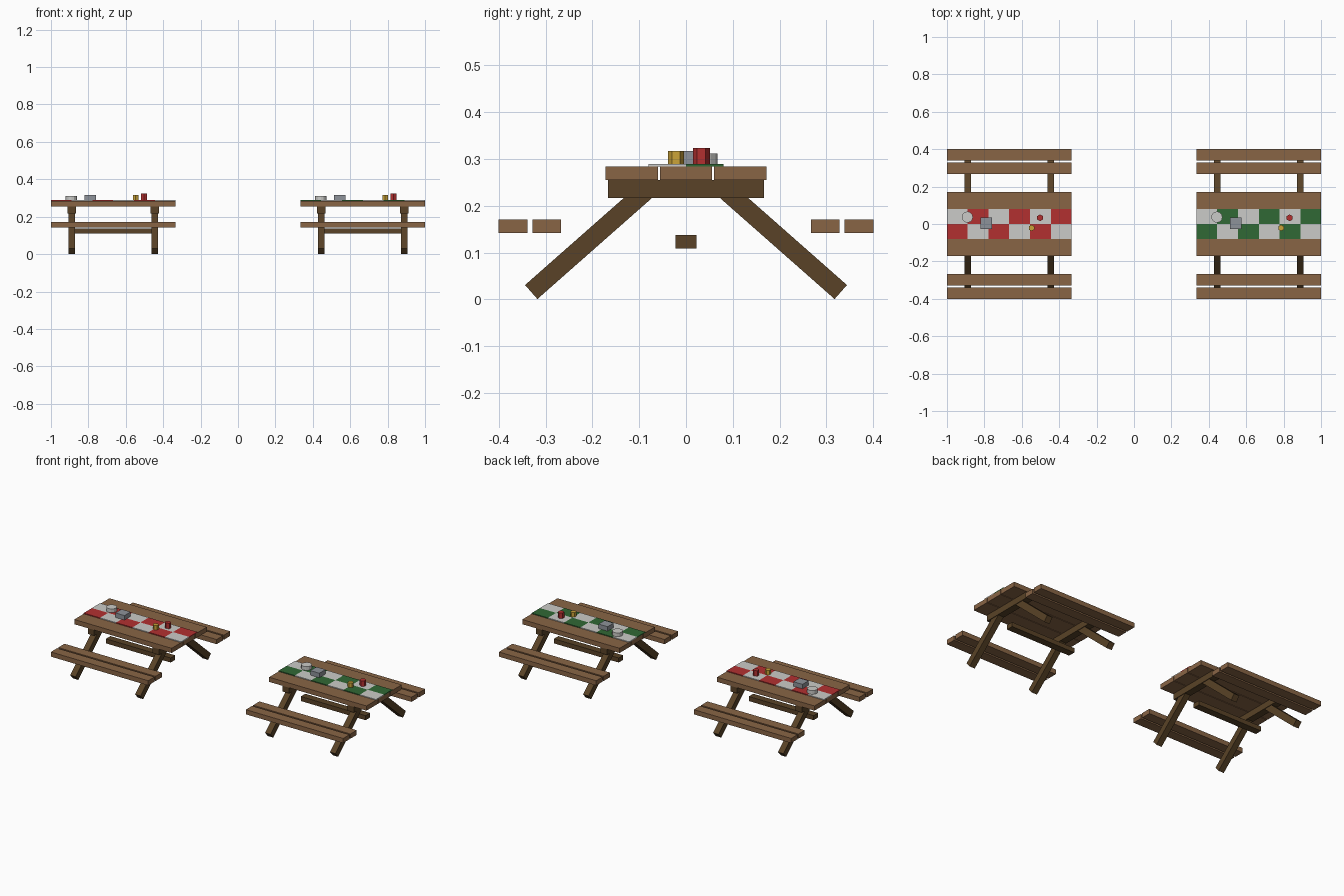
import bpy, bmesh
from math import radians, sin, cos
from mathutils import Matrix, Vector

if "Cube" in bpy.data.objects:
    bpy.data.objects.remove(bpy.data.objects["Cube"])


def material(name, rgb):
    m = bpy.data.materials.new(name)
    m.use_nodes = True
    m.diffuse_color = (*rgb, 1)
    m.node_tree.nodes["Principled BSDF"].inputs["Base Color"].default_value = (*rgb, 1)
    return m


PLANK = material("plank_wood", (0.25, 0.13, 0.06))
FRAME = material("frame_wood", (0.10, 0.055, 0.02))
WHITE = material("white", (0.60, 0.60, 0.58))
RED = material("red", (0.45, 0.03, 0.03))
GREEN = material("green", (0.03, 0.14, 0.035))
GREY = material("grey", (0.27, 0.29, 0.32))
GOLD = material("gold", (0.60, 0.37, 0.04))


def finish(name, bm, mats):
    bmesh.ops.recalc_face_normals(bm, faces=bm.faces)
    mesh = bpy.data.meshes.new(name)
    bm.to_mesh(mesh)
    bm.free()
    for m in mats:
        mesh.materials.append(m)
    ob = bpy.data.objects.new(name, mesh)
    bpy.context.collection.objects.link(ob)
    return ob


def box(name, centre, size, mat, tilt=0):
    bm = bmesh.new()
    bmesh.ops.create_cube(bm, size=1, matrix=Matrix.Diagonal((*size, 1)))
    ob = finish(name, bm, [mat])
    ob.location = centre
    ob.rotation_euler.x = tilt
    return ob


def cylinder(name, x, y, z0, z1, r, sides, mat):
    bm = bmesh.new()
    bmesh.ops.create_cone(bm, cap_ends=True, segments=sides, radius1=r,
                          radius2=r, depth=z1 - z0)
    ob = finish(name, bm, [mat])
    ob.location = (x, y, (z0 + z1) / 2)
    return ob


def tablecloth(name, cx, width, colour):
    # 6 x 2 checks, coloured by column and row parity
    depth, thick = 0.16, 0.005
    bm = bmesh.new()
    bmesh.ops.create_grid(bm, x_segments=6, y_segments=2, size=0.5,
                          matrix=Matrix.Diagonal((width, depth, 1, 1)))
    for f in bm.faces:
        c = f.calc_center_median()
        col = int((c.x / width + 0.5) * 6)
        f.material_index = (col + (c.y > 0) + 1) % 2
    ob = finish(name, bm, [WHITE, colour])
    ob.location = (cx, 0, TOP + thick)
    solid = ob.modifiers.new("thickness", "SOLIDIFY")
    solid.thickness = thick
    solid.offset = -1


TOP = 0.284
WIDTH = 0.666
LEG_ANGLE = radians(41.4)
LEG_LENGTH = 0.335


def picnic_table(side, cx, cloth_colour):
    # Table top and benches
    for i, y in enumerate((-0.116, 0, 0.116)):
        box(f"{side}_top_plank_{i}", (cx, y, TOP - 0.0145), (WIDTH, 0.112, 0.029), PLANK)
    for s, face in ((-1, "front"), (1, "back")):
        for y, pos in ((0.37, "outer"), (0.298, "inner")):
            box(f"{side}_{face}_{pos}_bench_plank", (cx, s * y, 0.156),
                (WIDTH, 0.061, 0.029), PLANK)

    # Frame: cross beams, splayed legs and stretcher
    for e, end in ((-1, "right"), (1, "left")):
        x = cx + e * 0.222
        box(f"{side}_{end}_cross_beam", (x, 0, 0.236), (0.044, 0.334, 0.038), FRAME)
        for s, face in ((-1, "front"), (1, "back")):
            foot = Vector((x, s * 0.331, 0.0155))
            along = Vector((0, -s * cos(LEG_ANGLE), sin(LEG_ANGLE)))
            box(f"{side}_{end}_{face}_leg", foot + along * LEG_LENGTH / 2,
                (0.037, LEG_LENGTH, 0.04), FRAME, -s * LEG_ANGLE)
    box(f"{side}_stretcher", (cx, 0, 0.123), (0.444, 0.044, 0.028), FRAME)

    # Tablecloth and tableware
    tablecloth(f"{side}_tablecloth", cx, WIDTH, cloth_colour)
    z = TOP + 0.005
    cylinder(f"{side}_bowl", cx - 0.224, 0.037, z, 0.312, 0.03, 12, WHITE)
    box(f"{side}_food_box", (cx - 0.123, 0.004, 0.303), (0.062, 0.06, 0.028), GREY)
    cylinder(f"{side}_gold_cup", cx + 0.119, -0.021, z, 0.317, 0.017, 6, GOLD)
    cylinder(f"{side}_red_cup", cx + 0.165, 0.033, z, 0.323, 0.018, 6, RED)


picnic_table("right", -0.667, RED)
picnic_table("left", 0.667, GREEN)
